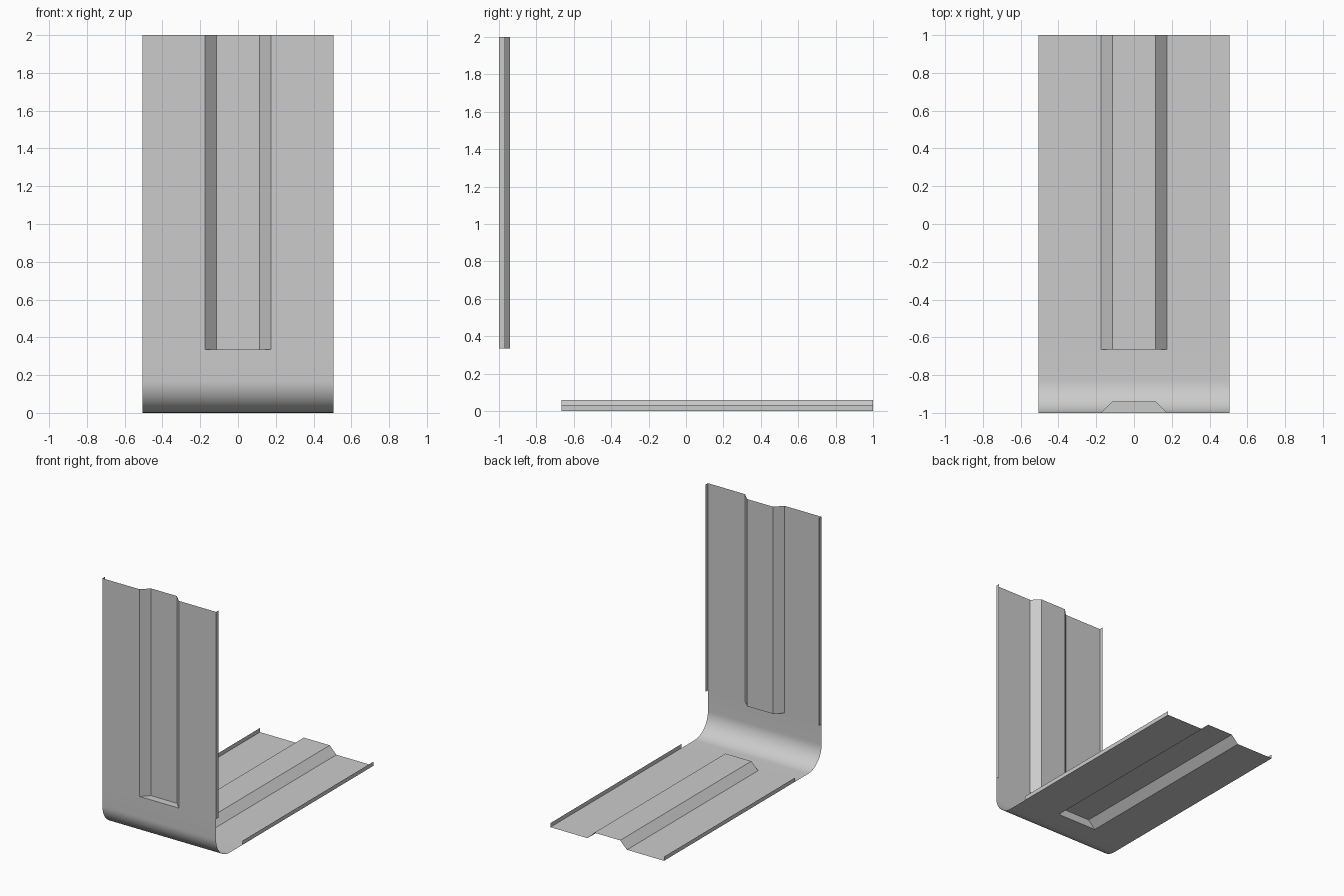
import bpy, bmesh
from math import sin, cos, pi

if "Cube" in bpy.data.objects:
    bpy.data.objects.remove(bpy.data.objects["Cube"])

W, LIP = 0.505, 0.033           # half width, edge lip height
RIB_OUT, RIB_IN, RIB_H = 0.175, 0.115, 0.06
END, R, SEG = -0.665, 0.17, 16  # rib start, bend radius, bend segments

bm = bmesh.new()


def loft(rows):
    """Skin consecutive rows of points with quads."""
    vs = [[bm.verts.new(p) for p in row] for row in rows]
    for a, b in zip(vs, vs[1:]):
        for i in range(len(a) - 1):
            bm.faces.new((a[i], a[i + 1], b[i + 1], b[i]))


def upright(p):
    """Map a point of the floor leg onto the wall leg."""
    return (p[0], p[2] - 1, p[1] + 1)


# cross-section of a leg: edge lips and the raised central rib
half = [(W, LIP), (W, 0), (RIB_OUT, 0), (RIB_IN, RIB_H)]
section = [(-x, z) for x, z in half] + half[::-1]
flat_x = [-W, -RIB_OUT, RIB_OUT, W]

for place in (lambda p: p, upright):
    # ribbed leg
    loft([[place((x, y, z)) for x, z in section] for y in (END, 1)])
    # closed rib end
    cap = [(-RIB_OUT, 0), (-RIB_IN, RIB_H), (RIB_IN, RIB_H), (RIB_OUT, 0)]
    bm.faces.new([bm.verts.new(place((x, END, z))) for x, z in cap])
    # flat strip between rib end and bend
    loft([[place((x, y, 0)) for x in flat_x] for y in (R - 1, END)])

# rounded corner joining the two legs
angles = [pi / 2 * i / SEG for i in range(SEG + 1)]
loft([[(x, -1 + R - R * sin(a), R - R * cos(a)) for x in flat_x] for a in angles])

bmesh.ops.remove_doubles(bm, verts=bm.verts, dist=1e-4)
bmesh.ops.recalc_face_normals(bm, faces=bm.faces)
# inner side of the angle is the front side of the sheet
bm.faces.ensure_lookup_table()
floor = max(bm.faces, key=lambda f: abs(f.normal.z) * f.calc_area())
if floor.normal.z < 0:
    bmesh.ops.reverse_faces(bm, faces=bm.faces)

mesh = bpy.data.meshes.new("angle_bracket_sheet")
bm.to_mesh(mesh)
bm.free()
obj = bpy.data.objects.new("angle_bracket_sheet", mesh)
bpy.context.collection.objects.link(obj)
bpy.context.view_layer.objects.active = obj
obj.select_set(True)
bpy.ops.object.shade_smooth_by_angle(angle=pi / 6)
